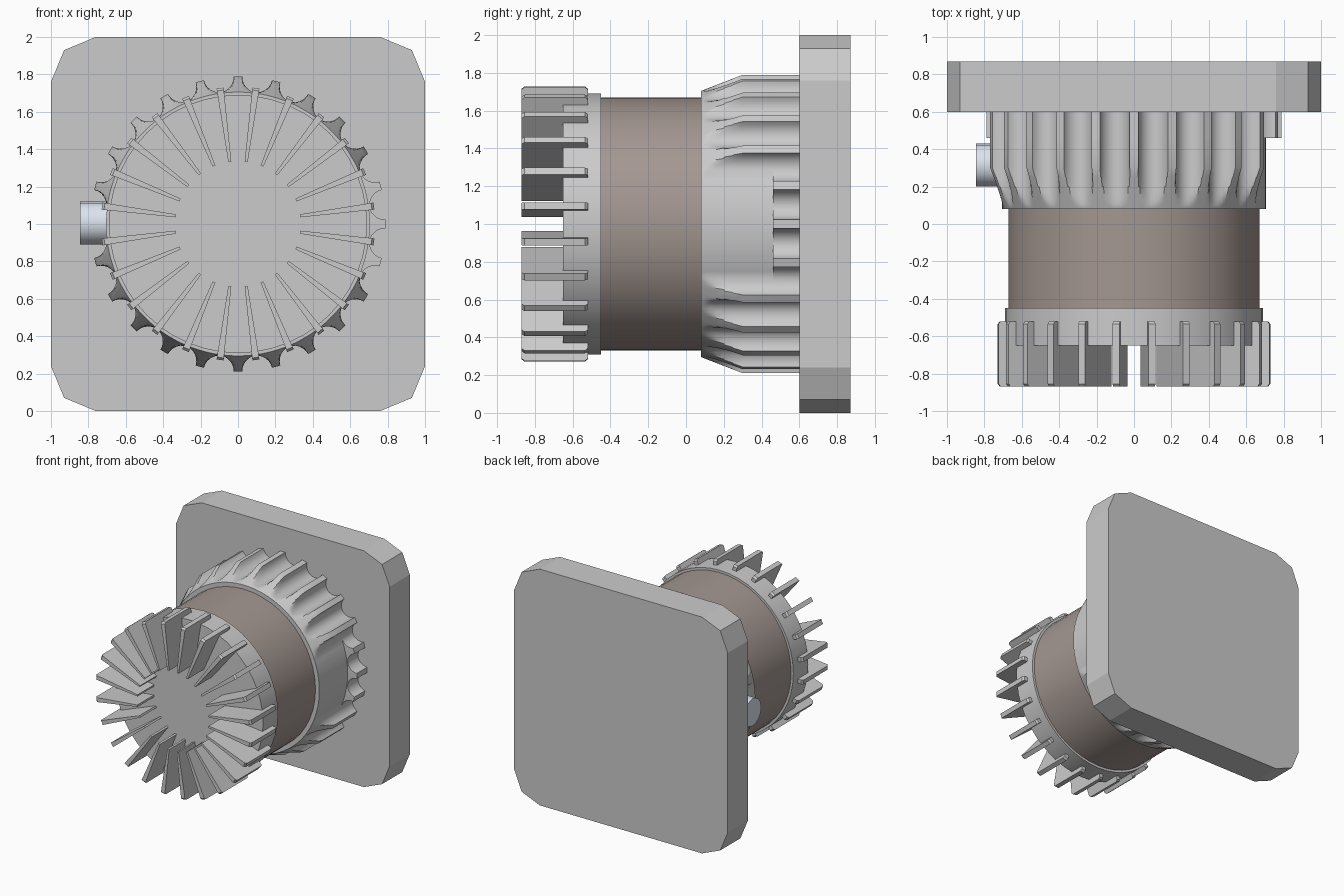
import bpy, bmesh
from math import sin, cos, pi, radians, sqrt

if "Cube" in bpy.data.objects:
    bpy.data.objects.remove(bpy.data.objects["Cube"])

CZ = 1.0  # height of the main axis, which runs along y


def material(name, rgb):
    m = bpy.data.materials.new(name)
    m.diffuse_color = (*rgb, 1)
    m.use_nodes = True
    m.node_tree.nodes["Principled BSDF"].inputs["Base Color"].default_value = m.diffuse_color
    return m


def finish(name, bm, mat=None, smooth=True):
    bmesh.ops.recalc_face_normals(bm, faces=bm.faces)
    me = bpy.data.meshes.new(name)
    bm.to_mesh(me)
    bm.free()
    ob = bpy.data.objects.new(name, me)
    bpy.context.collection.objects.link(ob)
    if mat:
        me.materials.append(mat)
    if smooth:
        bpy.ops.object.select_all(action='DESELECT')
        ob.select_set(True)
        bpy.context.view_layer.objects.active = ob
        bpy.ops.object.shade_smooth_by_angle(angle=radians(30))
    return ob


def loft(name, rings, mat=None, smooth=True):
    """Skin a list of equal-length point rings and cap both ends."""
    bm = bmesh.new()
    vs = [[bm.verts.new(p) for p in ring] for ring in rings]
    n = len(vs[0])
    for a, b in zip(vs, vs[1:]):
        for i in range(n):
            j = (i + 1) % n
            bm.faces.new((a[i], a[j], b[j], b[i]))
    bm.faces.new(vs[0])
    bm.faces.new(vs[-1])
    return finish(name, bm, mat, smooth)


def polar(r, a, y):
    return (r * cos(a), y, CZ + r * sin(a))


def drum(name, r, y0, y1, n=48, mat=None):
    return loft(name, [[polar(r, 2 * pi * i / n, y) for i in range(n)] for y in (y0, y1)], mat)


brown = material("brown_band", (0.37, 0.31, 0.285))
steel = material("pale_steel", (0.72, 0.77, 0.85))

# Square wall plate with two-segment rounded corners
outline = []
for k, (sx, sz) in enumerate(((1, 1), (-1, 1), (-1, -1), (1, -1))):
    for s in range(3):
        a = k * pi / 2 + s * pi / 4
        outline.append((sx * 0.76 + 0.24 * cos(a), CZ + sz * 0.76 + 0.24 * sin(a)))
loft("wall_plate", [[(x, y, z) for x, z in outline] for y in (0.60, 0.87)], smooth=False)

# Scalloped collar: 24 narrow ribs with round flutes, tapered at the front
RIBS, VALLEY, TIP, STEPS = 24, 0.71, 0.79, 6
HALF = pi / RIBS
section = []  # (angle, radius, rib index)
for k in range(RIBS):
    side = []
    for s in range(STEPS + 1):
        u = sin(pi / 2 * s / STEPS)
        side.append((HALF * (1 - 0.78 * u), VALLEY + (TIP - VALLEY) * (1 - sqrt(max(0, 1 - u * u)))))
    mid = 2 * pi * k / RIBS
    section += [(mid - o, r, k) for o, r in side]
    section += [(mid + o, r, k) for o, r in reversed(side[1:])]


def collar_ring(y, clipped):
    envelope = min(TIP, 0.705 + (TIP - 0.705) * (y - 0.08) / 0.22)
    ring = []
    for a, r, k in section:
        r = min(r, envelope)
        if clipped and k in (0, 1, RIBS - 1, RIBS // 2):  # ribs cut short at the sides
            r = min(r, 0.705)
        ring.append(polar(r, a, y))
    return ring


ys = [0.08, 0.09, 0.105, 0.13, 0.16, 0.20, 0.25, 0.30, 0.46]
loft("fluted_collar", [collar_ring(y, True) for y in ys] +
     [collar_ring(y, False) for y in (0.461, 0.60)])

# Coloured barrel and heatsink base
drum("barrel", 0.67, -0.45, 0.09, mat=brown)
drum("heatsink_base", 0.69, -0.65, -0.45)

# Radial cooling fins, wedge shaped in plan
fin = [(0.335, -0.87), (0.72, -0.87), (0.733, -0.855), (0.733, -0.535),
       (0.72, -0.52), (0.65, -0.52), (0.335, -0.60)]
bm = bmesh.new()
for k in range(24):
    a = radians(7.5 + 15 * k)
    sides = []
    for s in (-1, 1):
        vs = []
        for r, y in fin:
            w = s * (0.008 + 0.011 * (r - 0.335) / 0.4)
            vs.append(bm.verts.new((r * cos(a) - w * sin(a), y, CZ + r * sin(a) + w * cos(a))))
        bm.faces.new(vs)
        sides.append(vs)
    for i in range(len(fin)):
        j = (i + 1) % len(fin)
        bm.faces.new((sides[0][i], sides[0][j], sides[1][j], sides[1][i]))
finish("cooling_fins", bm, smooth=False)

# Round side connector
loft("side_connector", [[(x, 0.315 + 0.115 * cos(2 * pi * i / 16), 1.005 + 0.115 * sin(2 * pi * i / 16))
                         for i in range(16)] for x in (-0.845, -0.62)], steel)
